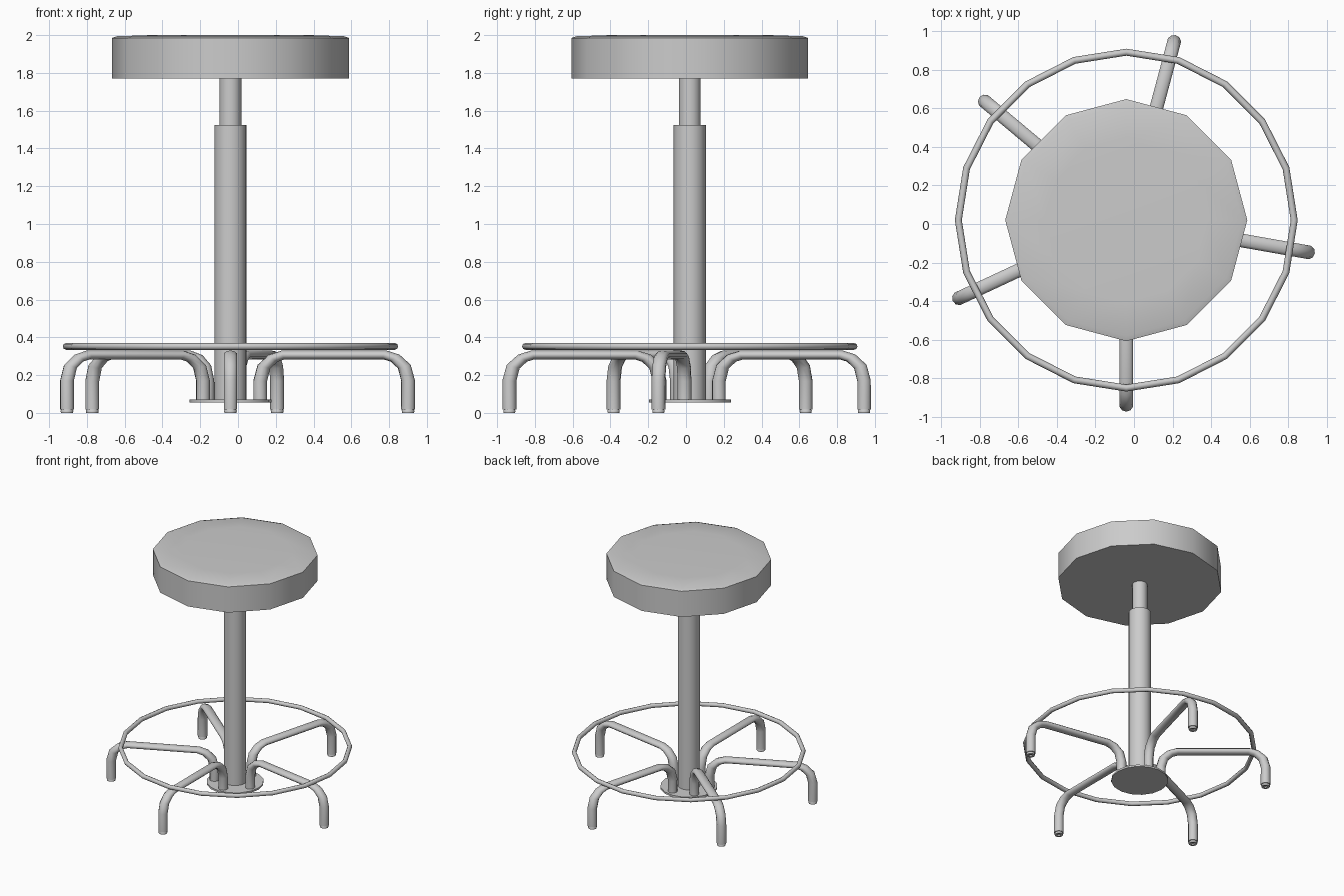
import bpy
import bmesh
from math import sin, cos, pi, radians
from mathutils import Vector

if "Cube" in bpy.data.objects:
    bpy.data.objects.remove(bpy.data.objects["Cube"], do_unlink=True)

CX, CY = -0.04, 0.02   # axis of the column

grey = bpy.data.materials.new("light_grey")
grey.use_nodes = True
grey.diffuse_color = (0.6, 0.6, 0.6, 1)
grey.node_tree.nodes["Principled BSDF"].inputs["Base Color"].default_value = (0.6, 0.6, 0.6, 1)


def skin(name, rings, location, turn=0.0, angle=50):
    """Bridge a list of closed rings of points and cap both ends."""
    bm = bmesh.new()
    loops = [[bm.verts.new(p) for p in ring] for ring in rings]
    n = len(loops[0])
    for a, b in zip(loops, loops[1:]):
        for i in range(n):
            j = (i + 1) % n
            bm.faces.new((a[i], a[j], b[j], b[i]))
    bm.faces.new(loops[0])
    bm.faces.new(loops[-1])
    bmesh.ops.recalc_face_normals(bm, faces=bm.faces)
    mesh = bpy.data.meshes.new(name)
    bm.to_mesh(mesh)
    bm.free()
    obj = bpy.data.objects.new(name, mesh)
    bpy.context.collection.objects.link(obj)
    obj.location = location
    obj.rotation_euler.z = turn
    finish(obj, angle)
    return obj


def finish(obj, angle):
    obj.data.materials.append(grey)
    bpy.ops.object.select_all(action="DESELECT")
    obj.select_set(True)
    bpy.context.view_layer.objects.active = obj
    bpy.ops.object.shade_smooth_by_angle(angle=radians(angle))


def lathe(name, profile, sides, location=(CX, CY, 0)):
    """Turn a (radius, height) profile around the vertical axis."""
    rings = [[(r * cos(2 * pi * i / sides), r * sin(2 * pi * i / sides), z)
              for i in range(sides)] for r, z in profile]
    return skin(name, rings, location)


def leg(name, turn):
    """Sweep a tube, flattened in height, along an arch pointing outward."""
    half = [(0.955, 0.17), (0.935, 0.245), (0.885, 0.29), (0.83, 0.307)]
    mid = 0.5575
    inner = [(2 * mid - r, z) for r, z in reversed(half)]
    path = [(0.955, 0.018)] + half + inner + [(2 * mid - 0.955, 0.065)]
    squash, radius, sides = 0.65, 0.037, 10
    pts = [Vector((r, z / squash)) for r, z in path]
    rings = []
    for k, p in enumerate(pts):
        before = (p - pts[k - 1]).normalized() if k else Vector((0, 1))
        after = (pts[k + 1] - p).normalized() if k + 1 < len(pts) else before
        t = (before + after).normalized()
        normal = Vector((-t.y, t.x))
        ring = []
        for i in range(sides):
            a = 2 * pi * i / sides
            q = p + normal * radius * cos(a)
            ring.append((q.x, radius * sin(a), q.y * squash))
        rings.append(ring)
    return skin(name, rings, (CX, CY, 0), turn, 60)


# Seat with a softly domed top
lathe("seat", [(0.627, 1.77), (0.627, 1.985), (0.6, 1.994), (0.42, 2.0)], 12)

# Column, piston and base plate
lathe("piston", [(0.058, 1.5), (0.058, 1.775)], 16)
lathe("column", [(0.085, 0.065), (0.085, 1.525)], 16)
lathe("base_plate", [(0.217, 0.055), (0.217, 0.07)], 16)

# Foot ring resting on the legs
bpy.ops.mesh.primitive_torus_add(major_segments=20, minor_segments=8,
                                 major_radius=0.87, minor_radius=0.018,
                                 location=(CX, CY, 0.352))
foot_ring = bpy.context.object
foot_ring.name = "foot_ring"
finish(foot_ring, 60)

# Five unevenly spaced legs, each with a hollow foot pad
for number, degrees in enumerate((-90, -10, 75, 140, 205), 1):
    turn = radians(degrees)
    leg(f"leg_{number}", turn)
    spot = (CX + 0.955 * cos(turn), CY + 0.955 * sin(turn), 0)
    lathe(f"foot_pad_{number}",
          [(0.015, 0.012), (0.015, 0), (0.032, 0), (0.034, 0.012), (0.028, 0.02)],
          10, spot)
